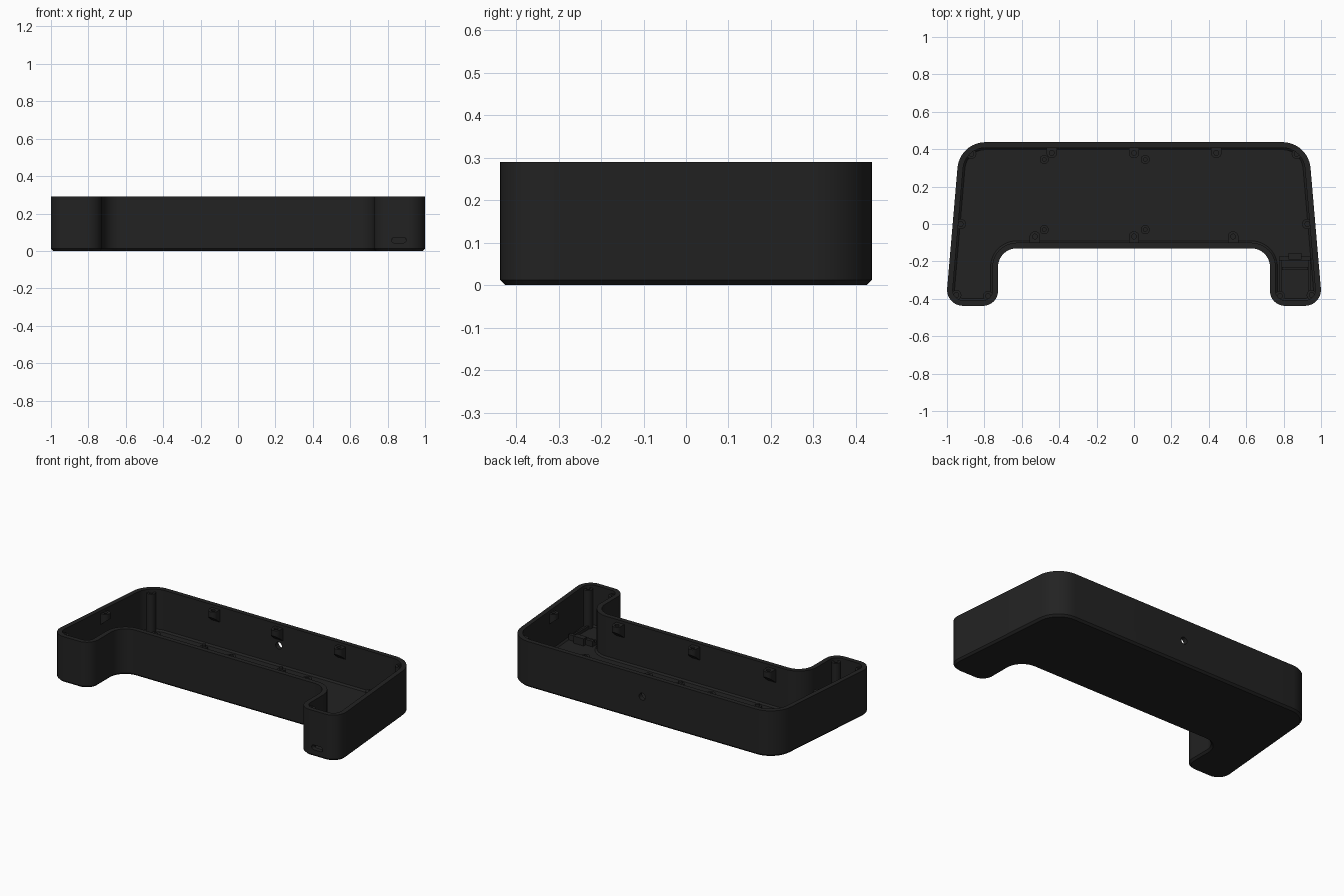
import bpy, bmesh, math
from mathutils import Vector, Matrix

if "Cube" in bpy.data.objects:
    bpy.data.objects.remove(bpy.data.objects["Cube"])

mat = bpy.data.materials.new("matte black")
mat.diffuse_color = (0.016, 0.016, 0.016, 1)
mat.use_nodes = True
mat.node_tree.nodes["Principled BSDF"].inputs["Base Color"].default_value = mat.diffuse_color
H, FLOOR, WALL = 0.29, 0.028, 0.03

# Half outline corners (x, y, radius); the left half is mirrored
half = [(0.932, 0.4375, 0.15), (1.007, -0.4375, 0.085),
        (0.727, -0.4375, 0.08), (0.727, -0.13, 0.10)]
corners = half + [(-x, y, r) for x, y, r in reversed(half)]


def outline(inset, seg=12):
    """Rounded outline moved inwards by inset; same point count every time."""
    pts = [Vector((x, y)) for x, y, r in corners]
    n, out = len(pts), []
    for i, p in enumerate(pts):
        a = (p - pts[i - 1]).normalized()
        b = (pts[(i + 1) % n] - p).normalized()
        turn = a.cross(b)                       # negative on convex corners
        s = 1 if turn < 0 else -1
        na, nb = Vector((a.y, -a.x)), Vector((b.y, -b.x))   # inward normals
        bis = (na + nb) / (1 + na.dot(nb))
        r = corners[i][2]
        centre = p + bis * r * s
        rad = r - inset * s
        a0 = math.atan2(-na.y * s, -na.x * s)
        sweep = math.atan2(turn, a.dot(b))
        for k in range(seg + 1):
            t = a0 + sweep * k / seg
            out.append((centre.x + rad * math.cos(t), centre.y + rad * math.sin(t)))
    return out


def finish(bm, name, smooth=True):
    bmesh.ops.recalc_face_normals(bm, faces=bm.faces[:])
    me = bpy.data.meshes.new(name)
    bm.to_mesh(me)
    bm.free()
    ob = bpy.data.objects.new(name, me)
    bpy.context.collection.objects.link(ob)
    me.materials.append(mat)
    if smooth:
        bpy.context.view_layer.objects.active = ob
        ob.select_set(True)
        bpy.ops.object.shade_smooth_by_angle(angle=math.radians(30))
        ob.select_set(False)
    return ob


def loft(bm, rings):
    loops = [[bm.verts.new(p) for p in ring] for ring in rings]
    n = len(loops[0])
    for lo, hi in zip(loops, loops[1:]):
        for i in range(n):
            bm.faces.new((lo[i], lo[(i + 1) % n], hi[(i + 1) % n], hi[i]))
    bm.faces.new(loops[0])
    bm.faces.new(loops[-1])


def cylinder(bm, x, y, z0, z1, r, seg=20):
    loft(bm, [[(x + r * math.cos(k * math.tau / seg),
                y + r * math.sin(k * math.tau / seg), z) for k in range(seg)]
              for z in (z0, z1)])


def box(bm, x0, x1, y0, y1, z0, z1):
    loft(bm, [[(x0, y0, z), (x1, y0, z), (x1, y1, z), (x0, y1, z)] for z in (z0, z1)])


def cut(ob, cutter):
    cutter.hide_render = True
    cutter.hide_viewport = True
    m = ob.modifiers.new("cut", 'BOOLEAN')
    m.operation, m.solver, m.object = 'DIFFERENCE', 'EXACT', cutter


# Open tray shell: chamfered foot, outer wall, rim, inner wall, floor
bm = bmesh.new()
loft(bm, [[(x, y, z) for x, y in outline(d)] for d, z in
          [(0.012, 0), (0, 0.012), (0, H), (WALL, H), (WALL, FLOOR + 0.01), (WALL + 0.01, FLOOR)]])
shell = finish(bm, "shell")

# Round cable hole in the back wall and slotted port in the right foot
bm = bmesh.new()
bmesh.ops.create_cone(bm, cap_ends=True, segments=24, radius1=0.022, radius2=0.022, depth=0.12,
                      matrix=Matrix.Translation((0, 0.43, 0.155)) @ Matrix.Rotation(math.pi / 2, 4, 'X'))
slot = []
for k in range(20):
    t = math.tau * (k + 0.5) / 20
    slot.append((0.86 + math.copysign(0.024, math.cos(t)) + 0.015 * math.cos(t),
                 0.058 + 0.015 * math.sin(t)))
loft(bm, [[(x, y, z) for x, z in slot] for y in (-0.46, -0.395)])
cut(shell, finish(bm, "wall_opening_cutter", False))

# Screw mounts: full height corner posts and tapered wall brackets
TOP = 0.272
bm, holes = bmesh.new(), bmesh.new()
for s in (-1, 1):
    for x, y in ((0.87, 0.375), (0.95, -0.38), (0.78, -0.385)):
        cylinder(bm, s * x, y, FLOOR - 0.01, TOP, 0.027)
        cylinder(holes, s * x, y, TOP - 0.05, TOP + 0.01, 0.013)
brackets = [(x, 0.38, 0, 1) for x in (-0.44, 0, 0.44)]
brackets += [(x, -0.067, 0, -1) for x in (-0.53, 0, 0.53)]
brackets += [(s * 0.927, 0, s, 0) for s in (-1, 1)]
for x, y, dx, dy in brackets:
    d = Vector((dx, dy))
    side = Vector((-dy, dx))
    c = Vector((x, y))
    plan = [(0.037, 0.028)] + [(-0.028 * math.sin(t), 0.028 * math.cos(t))
                               for t in (math.pi * k / 12 for k in range(13))] + [(0.037, -0.028)]
    low = [(*(c + d * u + side * v), 0.185 + (0.037 - u) * 0.8) for u, v in plan]
    high = [(*(c + d * u + side * v), TOP) for u, v in plan]
    loft(bm, [low, high])
    cylinder(holes, x, y, TOP - 0.025, TOP + 0.01, 0.013)
mounts = finish(bm, "screw_mounts")
cut(mounts, finish(holes, "screw_hole_cutter", False))

# Board standoffs with locating pins
bm = bmesh.new()
for x in (-0.48, 0.06):
    for y in (0.345, -0.03):
        cylinder(bm, x, y, FLOOR - 0.005, FLOOR + 0.018, 0.024)
        cylinder(bm, x, y, FLOOR + 0.016, FLOOR + 0.032, 0.012)
finish(bm, "board_standoffs")

# Small board cradle behind the port: rails, stop bar and clip
bm = bmesh.new()
for x in (0.782, 0.938):
    box(bm, x - 0.006, x + 0.006, -0.36, -0.18, FLOOR - 0.005, FLOOR + 0.02)
box(bm, 0.776, 0.944, -0.195, -0.175, FLOOR - 0.005, FLOOR + 0.035)
box(bm, 0.79, 0.93, -0.245, -0.23, FLOOR - 0.005, FLOOR + 0.012)
box(bm, 0.825, 0.895, -0.19, -0.155, FLOOR - 0.005, FLOOR + 0.045)
finish(bm, "port_board_cradle", False)
